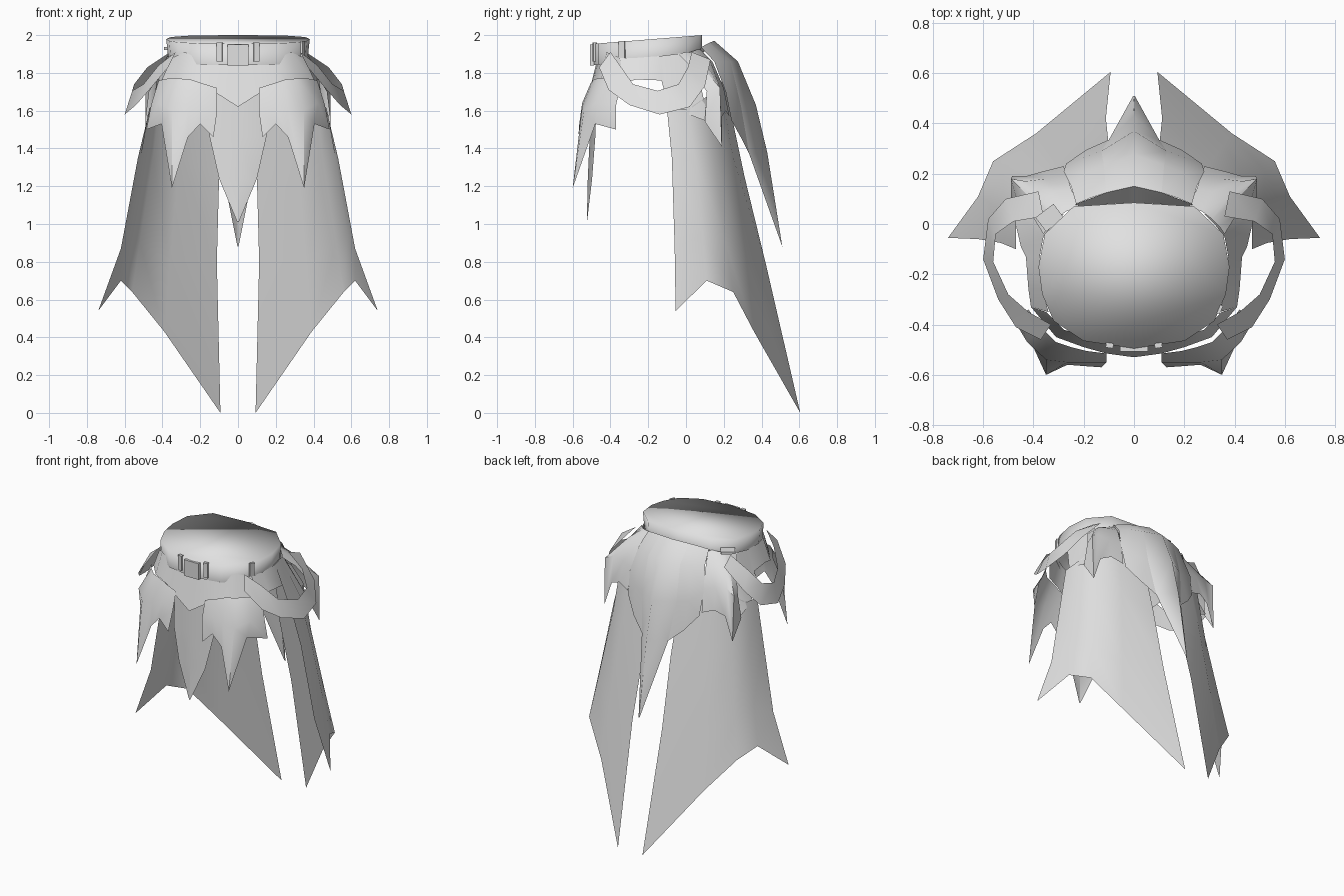
import bpy, bmesh
from mathutils import Vector, Matrix

cloth = bpy.data.materials.new("grey_cloth")
cloth.diffuse_color = (0.75, 0.75, 0.75, 1)


def finish(name, bm, mirror=False):
    me = bpy.data.meshes.new(name)
    bm.to_mesh(me)
    bm.free()
    me.materials.append(cloth)
    ob = bpy.data.objects.new(name, me)
    bpy.context.collection.objects.link(ob)
    if mirror:
        mod = ob.modifiers.new("mirror", 'MIRROR')
        mod.use_clip = True
    return ob


def sheet(name, columns, mirror=True):
    """Open cloth sheet through columns of points, top to hem, facing outward."""
    bm = bmesh.new()
    grid = [[bm.verts.new(p) for p in col] for col in columns]
    for a, b in zip(grid, grid[1:]):
        for i in range(len(a) - 1):
            bm.faces.new((a[i], a[i + 1], b[i + 1], b[i]))
    bm.normal_update()
    out = sum(f.normal.dot(f.calc_center_median() - Vector((0, -0.2, 1.6))) * f.calc_area()
              for f in bm.faces)
    if out < 0:
        bmesh.ops.reverse_faces(bm, faces=bm.faces[:])
    return finish(name, bm, mirror)


def block(name, center, size, turn=0, mirror=False):
    bm = bmesh.new()
    mat = Matrix.Translation(center) @ Matrix.Rotation(turn, 4, 'Z') @ Matrix.Diagonal((*size, 1))
    bmesh.ops.create_cube(bm, size=1, matrix=mat)
    return finish(name, bm, mirror)


# Waist belt with a smooth closed top, tilted up toward the back
half = [(0, -0.495), (0.2, -0.465), (0.32, -0.385), (0.365, -0.28), (0.38, -0.17),
        (0.355, -0.04), (0.24, 0.07), (0, 0.085)]
outline = half + [(-x, y) for x, y in half[-2:0:-1]]
bm = bmesh.new()
rings = []
for base, slope, s in ((1.84, 0.1, 0.97), (1.953, 0.08, 1)):
    rings.append([bm.verts.new((x * s, y, base + slope * (y + 0.5))) for x, y in outline])
n = len(outline)
for i in range(n):
    j = (i + 1) % n
    bm.faces.new((rings[0][i], rings[0][j], rings[1][j], rings[1][i]))
bm.faces.new(rings[1])
belt = finish("waist_belt", bm)

# Buckle and belt loops
block("buckle", (0, -0.497, 1.895), (0.11, 0.02, 0.11))
block("front_belt_loop", (0.097, -0.483, 1.91), (0.03, 0.02, 0.1), 0.15, True)
block("side_belt_loop", (0.342, -0.34, 1.925), (0.012, 0.035, 0.09), -0.4)
block("rear_belt_tab", (-0.335, 0.025, 1.93), (0.09, 0.07, 0.015), 0.65)

# Upper front yoke with a pointed lower edge
sheet("front_yoke", [
    [(0, -0.475, 1.85), (0, -0.53, 1.62)],
    [(0.11, -0.465, 1.86), (0.11, -0.515, 1.69)],
    [(0.2, -0.445, 1.87), (0.2, -0.49, 1.74)],
    [(0.28, -0.42, 1.91), (0.31, -0.45, 1.76)],
    [(0.35, -0.35, 1.88), (0.41, -0.33, 1.75)]])

# Long pointed flap at the front centre
sheet("front_centre_flap", [
    [(0, -0.495, 1.72), (0, -0.51, 1.46), (0, -0.52, 1.24), (0, -0.525, 1.01)],
    [(0.15, -0.47, 1.75), (0.15, -0.48, 1.46), (0.1, -0.497, 1.24), (0.004, -0.524, 1.01)]])

# Jagged front side panels
sheet("front_side_panel", [
    [(0.11, -0.515, 1.72), (0.11, -0.55, 1.6), (0.13, -0.57, 1.46)],
    [(0.19, -0.505, 1.745), (0.19, -0.55, 1.64), (0.2, -0.565, 1.53)],
    [(0.25, -0.49, 1.765), (0.265, -0.55, 1.62), (0.265, -0.56, 1.46)],
    [(0.31, -0.47, 1.77), (0.35, -0.54, 1.6), (0.35, -0.6, 1.19)],
    [(0.37, -0.41, 1.77), (0.425, -0.47, 1.64), (0.405, -0.48, 1.53)],
    [(0.42, -0.34, 1.76), (0.46, -0.37, 1.63), (0.485, -0.37, 1.5)]])

# Short cloth under the straps on each side
sheet("side_yoke", [
    [(0.34, -0.35, 1.88), (0.41, -0.33, 1.75)],
    [(0.365, -0.26, 1.88), (0.42, -0.26, 1.765)],
    [(0.375, -0.13, 1.89), (0.43, -0.13, 1.76)],
    [(0.36, -0.05, 1.9), (0.45, -0.09, 1.61)],
    [(0.32, 0.0, 1.91), (0.48, 0.04, 1.57)],
    [(0.28, 0.04, 1.91), (0.48, 0.12, 1.54)]])

# Hanging curved straps
sheet("hip_strap", [
    [(0.33, -0.4, 1.91), (0.37, -0.46, 1.83)],
    [(0.42, -0.35, 1.84), (0.47, -0.41, 1.71)],
    [(0.5, -0.28, 1.74), (0.54, -0.3, 1.63)],
    [(0.56, -0.15, 1.705), (0.6, -0.14, 1.58)],
    [(0.55, -0.04, 1.74), (0.58, 0.02, 1.62)],
    [(0.48, 0.01, 1.83), (0.51, 0.1, 1.73)],
    [(0.36, 0.03, 1.91), (0.38, 0.13, 1.87)]])

# Rear side panels with a pointed shard
sheet("rear_side_panel", [
    [(0.22, 0.07, 1.93), (0.25, 0.14, 1.86), (0.27, 0.2, 1.72), (0.28, 0.23, 1.57)],
    [(0.27, 0.05, 1.92), (0.31, 0.13, 1.86), (0.35, 0.18, 1.74), (0.36, 0.21, 1.6)],
    [(0.31, 0.02, 1.91), (0.37, 0.1, 1.86), (0.43, 0.17, 1.75), (0.43, 0.19, 1.57)],
    [(0.34, -0.01, 1.9), (0.39, 0.08, 1.84), (0.49, 0.18, 1.72), (0.485, 0.19, 1.41)],
    [(0.36, -0.04, 1.9), (0.41, 0.04, 1.82), (0.47, 0.11, 1.7), (0.49, 0.1, 1.54)]])

# Inner lip between the belt and the raised back panel
sheet("back_lip", [
    [(0, 0.15, 1.97), (0, 0.085, 1.9)],
    [(0.11, 0.125, 1.96), (0.12, 0.078, 1.9)],
    [(0.23, 0.08, 1.935), (0.24, 0.065, 1.9)]])

# Raised back panel ending in a narrow central spike
sheet("back_panel", [
    [(0, 0.15, 1.97), (0, 0.275, 1.86), (0, 0.37, 1.63), (0, 0.43, 1.38), (0, 0.51, 0.88)],
    [(0.11, 0.125, 1.96), (0.12, 0.235, 1.86), (0.13, 0.29, 1.63), (0.1, 0.335, 1.37), (0.004, 0.508, 0.885)]])
sheet("back_panel_side", [
    [(0.11, 0.125, 1.96), (0.12, 0.235, 1.86), (0.13, 0.29, 1.63), (0.1, 0.335, 1.37)],
    [(0.17, 0.105, 1.95), (0.19, 0.205, 1.86), (0.2, 0.265, 1.64), (0.19, 0.295, 1.45)],
    [(0.23, 0.08, 1.935), (0.25, 0.15, 1.86), (0.28, 0.21, 1.7), (0.27, 0.24, 1.55)]])

# Long trailing coat tails
sheet("coat_tail", [
    [(0.47, -0.1, 1.6), (0.53, -0.075, 1.35), (0.62, -0.06, 0.87), (0.74, -0.055, 0.54)],
    [(0.47, 0.01, 1.61), (0.515, 0.05, 1.35), (0.58, 0.09, 0.95), (0.62, 0.11, 0.7)],
    [(0.41, 0.12, 1.68), (0.45, 0.15, 1.35), (0.52, 0.21, 0.9), (0.56, 0.25, 0.64)],
    [(0.28, 0.18, 1.74), (0.31, 0.25, 1.35), (0.36, 0.32, 0.8), (0.39, 0.36, 0.43)],
    [(0.12, 0.2, 1.77), (0.1, 0.31, 1.25), (0.112, 0.42, 0.8), (0.093, 0.605, 0.0)]])

# Smooth cloth shading with crisp edges on the hardware
for ob in bpy.context.collection.objects:
    ob.select_set(True)
bpy.context.view_layer.objects.active = belt
bpy.ops.object.shade_smooth_by_angle(angle=0.7)
for e in belt.data.edges:
    e.use_edge_sharp = False
